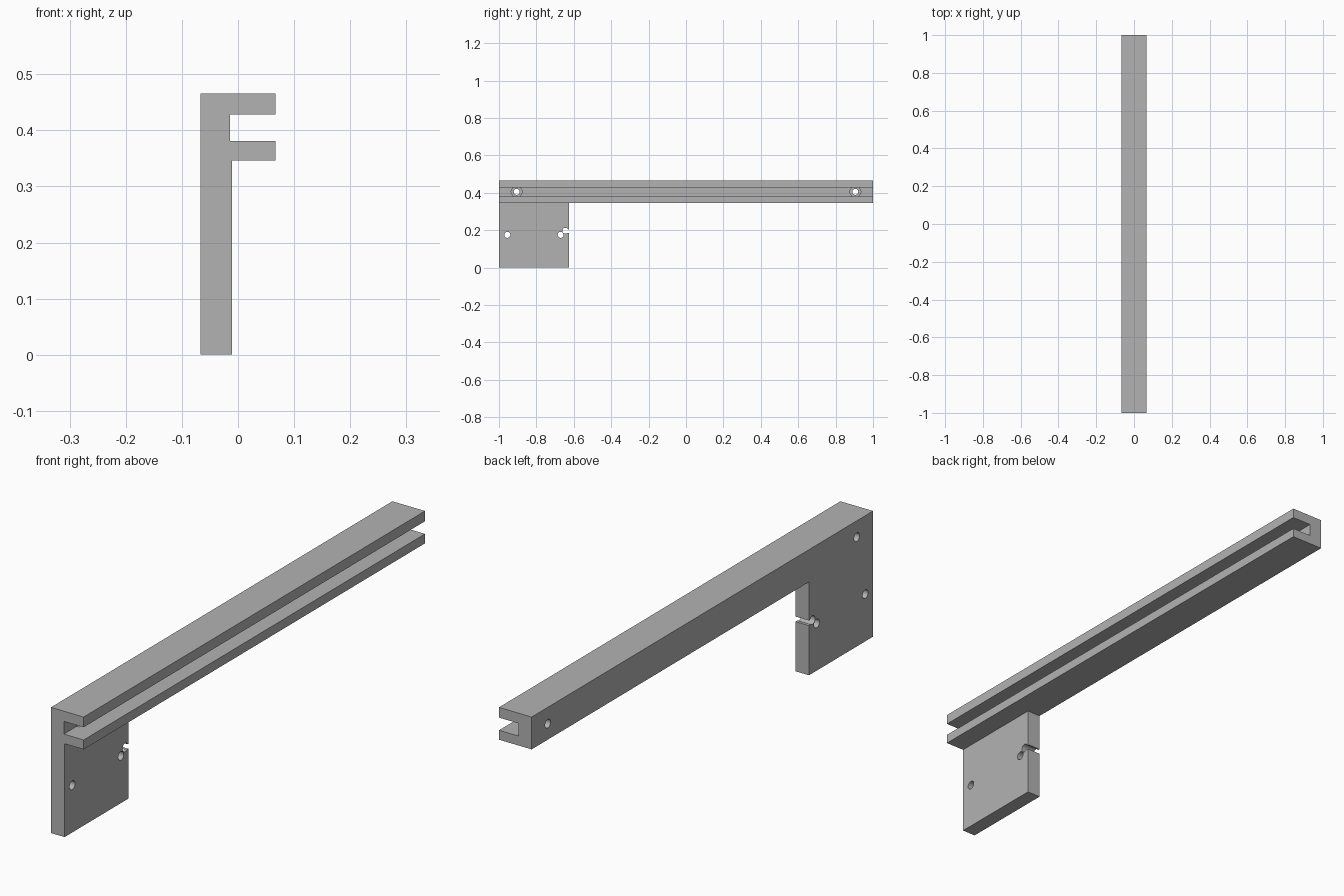
import bpy
import math

cube = bpy.data.objects.get("Cube")
if cube:
    bpy.data.objects.remove(cube, do_unlink=True)

grey = bpy.data.materials.new("plain grey")
grey.use_nodes = True
grey.diffuse_color = (0.45, 0.45, 0.45, 1)
grey.node_tree.nodes["Principled BSDF"].inputs["Base Color"].default_value = (0.45, 0.45, 0.45, 1)


def prism(name, outline, start, end, place):
    """Extrude a closed outline from start to end; place maps (u, v, depth) to xyz."""
    n = len(outline)
    verts = [place(u, v, d) for d in (start, end) for u, v in outline]
    faces = [list(range(n)), list(range(2 * n - 1, n - 1, -1))]
    faces += [[i, i + n, (i + 1) % n + n, (i + 1) % n] for i in range(n)]
    mesh = bpy.data.meshes.new(name)
    mesh.from_pydata(verts, [], faces)
    mesh.materials.append(grey)
    obj = bpy.data.objects.new(name, mesh)
    bpy.context.collection.objects.link(obj)
    # Consistent outward normals
    bpy.context.view_layer.objects.active = obj
    bpy.ops.object.select_all(action="DESELECT")
    obj.select_set(True)
    bpy.ops.object.mode_set(mode="EDIT")
    bpy.ops.mesh.select_all(action="SELECT")
    bpy.ops.mesh.normals_make_consistent(inside=False)
    bpy.ops.object.mode_set(mode="OBJECT")
    return obj


def along_x(u, v, d):
    return (d, u, v)


def along_y(u, v, d):
    return (u, d, v)


def circle(y, z, radius, sides):
    return [(y + radius * math.cos(math.tau * i / sides),
             z + radius * math.sin(math.tau * i / sides)) for i in range(sides)]


def rect(a0, b0, a1, b1):
    return [(a0, b0), (a1, b0), (a1, b1), (a0, b1)]


BACK, SIDE, TOP = -0.067, 0.067, 0.466
RAIL_BOTTOM, PLATE_END = 0.346, -0.625

# Slotted rail with the mounting plate below it, as one section
section = [(BACK, 0), (-0.011, 0), (-0.011, RAIL_BOTTOM), (SIDE, RAIL_BOTTOM),
           (SIDE, 0.381), (-0.014, 0.381), (-0.014, 0.428), (SIDE, 0.428),
           (SIDE, TOP), (BACK, TOP)]
bracket = prism("slotted_rail_bracket", section, -1, 1, along_y)

# Plate is short: clear everything under the rail behind it
cutters = [prism("plate_cutter", rect(PLATE_END, -0.1, 1.1, RAIL_BOTTOM), -0.2, 0.2, along_x)]

# Screw holes with hexagonal nut recesses at both rail ends
for y in (-0.905, 0.905):
    cutters.append(prism("screw_cutter", circle(y, 0.405, 0.016, 24), -0.1, 0, along_x))
    cutters.append(prism("nut_cutter", circle(y, 0.405, 0.032, 6), -0.035, -0.005, along_x))

# Plate holes, the stepped keyhole and its slit to the edge
for y, z in ((-0.955, 0.175), (-0.67, 0.175), (-0.645, 0.197)):
    cutters.append(prism("plate_hole_cutter", circle(y, z, 0.016, 24), -0.1, 0.03, along_x))
cutters.append(prism("slit_cutter", rect(-0.648, 0.184, -0.6, 0.203), -0.1, 0.03, along_x))

for cutter in cutters:
    cutter.hide_render = True
    bpy.context.view_layer.objects.active = bracket
    cut = bracket.modifiers.new("cut", "BOOLEAN")
    cut.operation = "DIFFERENCE"
    cut.solver = "EXACT"
    cut.object = cutter
    bpy.ops.object.modifier_apply(modifier=cut.name)
    bpy.data.objects.remove(cutter, do_unlink=True)

# Smooth hole walls, sharp edges
bpy.ops.object.select_all(action="DESELECT")
bracket.select_set(True)
bpy.context.view_layer.objects.active = bracket
bpy.ops.object.shade_smooth_by_angle(angle=math.radians(30))
